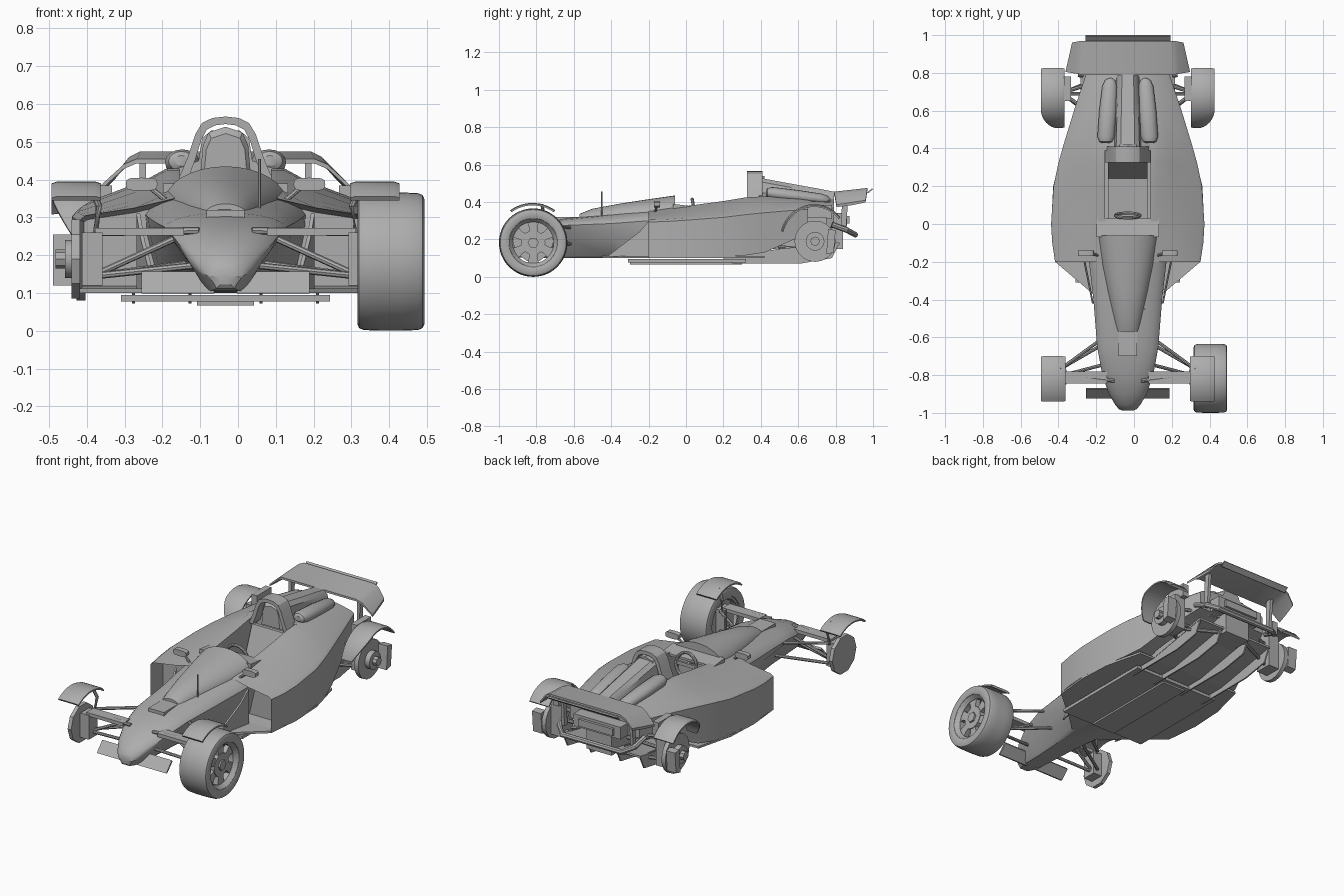
import bpy, bmesh, math
from mathutils import Vector

CX = -0.033  # centre line of the car (only one wheel is fitted, so the body sits off centre)
grey = bpy.data.materials.new("plain grey")
grey.diffuse_color = (0.42, 0.42, 0.42, 1)


def make(name, verts, faces, edit=None):
    me = bpy.data.meshes.new(name)
    me.from_pydata([(x + CX, y, z) for x, y, z in verts], [], faces)
    bm = bmesh.new()
    bm.from_mesh(me)
    bmesh.ops.recalc_face_normals(bm, faces=bm.faces)
    if edit:
        edit(bm)
    bm.to_mesh(me)
    bm.free()
    me.materials.append(grey)
    ob = bpy.data.objects.new(name, me)
    bpy.context.collection.objects.link(ob)
    return ob


def loft(name, rings, caps=True, loop=False, edit=None):
    n, m = len(rings[0]), len(rings)
    verts = [p for r in rings for p in r]
    faces = []
    for i in range(m if loop else m - 1):
        a, b = i * n, (i + 1) % m * n
        faces += [(a + j, a + (j + 1) % n, b + (j + 1) % n, b + j) for j in range(n)]
    if caps and not loop:
        faces += [tuple(range(n)), tuple(range((m - 1) * n, m * n))]
    return make(name, verts, faces, edit)


def prism(name, pts, x0, x1):  # side outline in (y, z), extruded across x
    return loft(name, [[(x, y, z) for y, z in pts] for x in (x0, x1)])


def box(name, x0, x1, y0, y1, z0, z1):
    return prism(name, [(y0, z0), (y1, z0), (y1, z1), (y0, z1)], x0, x1)


def plan(name, pts, z0, z1):  # top outline in (x, y), extruded up z
    return loft(name, [[(x, y, z) for x, y in pts] for z in (z0, z1)])


def tube(name, path, r, n=8):
    path = [Vector(p) for p in path]
    rings = []
    for i, p in enumerate(path):
        d = (path[min(i + 1, len(path) - 1)] - path[max(i - 1, 0)]).normalized()
        u = d.cross(Vector((0.05, 0.02, 1))).normalized()
        v = d.cross(u)
        rings.append([tuple(p + r * (u * math.cos(k * math.tau / n) + v * math.sin(k * math.tau / n)))
                      for k in range(n)])
    return loft(name, rings)


def lathe(name, prof, cy, cz, n=40, a0=0, a1=360):  # (x, radius) outline turned round the x axis
    full = a1 - a0 == 360
    rings = []
    for k in range(n if full else n + 1):
        a = math.radians(a0 + (a1 - a0) * k / n)
        rings.append([(x, cy + r * math.cos(a), cz + r * math.sin(a)) for x, r in prof])
    return loft(name, rings, loop=full)


def disc(name, x0, x1, r, cy, cz, n=24):
    return loft(name, [[(x, cy + r * math.cos(k * math.tau / n), cz + r * math.sin(k * math.tau / n))
                        for k in range(n)] for x in (x0, x1)])


def dome(y, w, z0, zt, n=16):  # arched section with a flat base
    return [(w * math.cos(k * math.pi / n), y, z0 + (zt - z0) * math.sin(k * math.pi / n)) for k in range(n + 1)]


def hull(y, w, zs, zt, wk, zk, wb, zb):  # domed top, wide shoulder, V-shaped flanks, flat keel
    d = zt - zs
    half = [(0.3 * w, zt - 0.05 * d), (0.58 * w, zt - 0.2 * d), (0.8 * w, zt - 0.45 * d), (0.94 * w, zt - 0.75 * d),
            (w, zs), ((w + wk) / 2 + 0.004, (zs + zk) / 2), (wk, zk), (wb, zb + 0.012), (0.8 * wb, zb)]
    return [(0, y, zt)] + [(x, y, z) for x, z in half] + [(-x, y, z) for x, z in half[::-1]]


# nose and front tub
loft("nose_body", [hull(*s) for s in [
    (-0.988, 0.025, 0.148, 0.162, 0.024, 0.14, 0.018, 0.122), (-0.98, 0.045, 0.152, 0.18, 0.042, 0.14, 0.03, 0.112),
    (-0.955, 0.068, 0.168, 0.206, 0.06, 0.145, 0.042, 0.107),
    (-0.9, 0.10, 0.20, 0.245, 0.083, 0.16, 0.055, 0.103), (-0.8, 0.135, 0.245, 0.283, 0.10, 0.185, 0.06, 0.10),
    (-0.65, 0.162, 0.275, 0.312, 0.115, 0.21, 0.07, 0.10), (-0.4, 0.182, 0.285, 0.34, 0.155, 0.2, 0.10, 0.10),
    (-0.2, 0.205, 0.30, 0.365, 0.185, 0.2, 0.16, 0.10), (-0.05, 0.215, 0.31, 0.378, 0.2, 0.2, 0.18, 0.10)]])
# raised cowl ahead of the cockpit
loft("cockpit_cowl", [dome(*s) for s in [
    (-0.57, 0.06, 0.30, 0.336), (-0.5, 0.075, 0.305, 0.364), (-0.35, 0.11, 0.315, 0.392),
    (-0.2, 0.14, 0.325, 0.415), (-0.06, 0.165, 0.335, 0.435)]])
box("nose_hatch", -0.05, 0.05, -0.7, -0.575, 0.28, 0.32)
box("skid_block", -0.075, 0.075, -0.3, 0.3, 0.067, 0.08)
box("floor_plate", -0.276, 0.276, -0.31, 0.32, 0.077, 0.095)
plan("under_tray", [(0.10, -0.45), (0.185, -0.37), (0.385, -0.2), (0.405, 0), (0.395, 0.2), (0.34, 0.42),
                    (-0.34, 0.42), (-0.395, 0.2), (-0.405, 0), (-0.385, -0.2), (-0.185, -0.37), (-0.10, -0.45)],
     0.10, 0.112)


def intake(bm):  # recess the front face of a sidepod
    f = min(bm.faces, key=lambda q: q.calc_center_median().y)
    bmesh.ops.inset_region(bm, faces=[f], thickness=0.012)
    bmesh.ops.translate(bm, verts=f.verts, vec=(0, 0.1, 0))


# (y, inner x, outer x, bottom z, shoulder z, mid x, mid z, inner top z)
POD = [(-0.2, 0.10, 0.385, 0.11, 0.305, 0.24, 0.325, 0.35), (-0.1, 0.115, 0.40, 0.11, 0.308, 0.24, 0.333, 0.365),
       (0.0, 0.12, 0.406, 0.11, 0.315, 0.24, 0.345, 0.378), (0.2, 0.12, 0.393, 0.11, 0.33, 0.23, 0.37, 0.405),
       (0.32, 0.12, 0.368, 0.115, 0.345, 0.22, 0.39, 0.425), (0.42, 0.12, 0.34, 0.13, 0.355, 0.21, 0.40, 0.43),
       (0.6, 0.09, 0.285, 0.21, 0.37, 0.18, 0.405, 0.425), (0.79, 0.04, 0.222, 0.27, 0.38, 0.13, 0.398, 0.405)]

for s in (1, -1):
    side = "right" if s > 0 else "left"
    loft("sidepod_" + side, [[(s * xi, y, zb), (s * xo, y, zb), (s * xo, y, zs - 0.012), (s * (xo - 0.015), y, zs),
                             (s * xm, y, zm), (s * (xi + 0.035), y, zt), (s * xi, y, zt)]
                            for y, xi, xo, zb, zs, xm, zm, zt in POD], edit=intake)
    # slanted plate between the tub and the sidepod intake
    loft("side_deflector_" + side, [[(s * (0.18 + t + (y + 0.42) * 0.2), y, z) for y, z in
                                    [(-0.42, 0.11), (-0.19, 0.11), (-0.19, 0.31), (-0.25, 0.24)]] for t in (0, 0.01)])
    # rounded humps beside the engine cover
    loft("engine_hump_" + side, [[(s * (0.105 - 0.012 * t) + 0.046 * k * math.cos(a * math.tau / 16), 0.6 + t * 0.172,
                                  0.43 - 0.02 * t + 0.034 * k * math.sin(a * math.tau / 16)) for a in range(16)]
                                 for t, k in [(-1, 0.4), (-0.95, 0.75), (-0.8, 1), (0, 1), (0.75, 0.85),
                                              (0.93, 0.6), (1, 0.2)]])
    # mirrors
    loft("mirror_" + side, [[(s * (0.222 + 0.042 * math.copysign(abs(math.cos(a)) ** 0.5, math.cos(a))), y, 0.388
                             + 0.017 * math.copysign(abs(math.sin(a)) ** 0.6, math.sin(a)))
                             for a in [k * math.tau / 16 for k in range(16)]] for y in (-0.17, -0.14)])
    tube("mirror_stem_" + side, [(s * 0.2, -0.155, 0.38), (s * 0.14, -0.17, 0.33)], 0.007)
    # front winglet
    prism("front_winglet_" + side, [(-0.925, 0.10), (-0.915, 0.098), (-0.868, 0.147), (-0.874, 0.157)],
          s * 0.03, s * 0.222)
    # front suspension
    for i, (a, b, r) in enumerate([
            ((0.345, -0.80, 0.26), (0.07, -0.83, 0.265), 0.010), ((0.345, -0.76, 0.26), (0.14, -0.61, 0.265), 0.009),
            ((0.345, -0.80, 0.145), (0.06, -0.84, 0.175), 0.009), ((0.345, -0.76, 0.145), (0.085, -0.61, 0.18), 0.009),
            ((0.34, -0.80, 0.15), (0.11, -0.74, 0.255), 0.009)]):
        tube(f"front_arm_{i}_{side}", [(s * a[0],) + a[1:], (s * b[0],) + b[1:]], r)
    box("front_arm_fairing_" + side, s * 0.11, s * 0.345, -0.845, -0.78, 0.252, 0.272)
    box("front_upright_" + side, s * 0.325, s * 0.38, -0.85, -0.77, 0.12, 0.26)
    disc("front_brake_" + side, s * 0.385, s * 0.407, 0.11, -0.817, 0.19, 10)
    # front fender
    lathe("front_fender_" + side, [(s * x, r) for x, r in [(0.33, 0.192), (0.33, 0.2), (0.345, 0.205), (0.445, 0.205),
          (0.46, 0.2), (0.46, 0.192)]], -0.82, 0.19, 12, 54, 126)
    tube("front_fender_stay_" + side, [(s * 0.345, -0.77, 0.25), (s * 0.335, -0.76, 0.33), (s * 0.36, -0.77, 0.385)], 0.009)
    # rear fender, its front end narrowing
    rings = []
    for k in range(15):
        a = math.radians(40 + 124 * k / 14)
        xo = 0.46 - 0.06 * max(0, (k - 9) / 5) ** 1.5
        rings.append([(s * x, 0.685 + r * math.cos(a) * 0.93, 0.19 + r * math.sin(a)) for x, r in
                      [(0.335, 0.185), (0.335, 0.193), (0.35, 0.199), (xo - 0.02, 0.199), (xo, 0.192), (xo, 0.184)]])
    loft("rear_fender_" + side, rings)
    box("rear_fender_bracket_" + side, s * 0.30, s * 0.337, 0.65, 0.78, 0.31, 0.385)
    # rear hub and suspension
    disc("rear_brake_" + side, s * 0.37, s * 0.395, 0.11, 0.69, 0.19, 20)
    disc("rear_hub_" + side, s * 0.395, s * 0.425, 0.05, 0.69, 0.19, 20)
    disc("rear_axle_nut_" + side, s * 0.425, s * 0.45, 0.025, 0.69, 0.19, 8)
    prism("rear_caliper_" + side, [(0.75, 0.12), (0.79, 0.13), (0.80, 0.25), (0.76, 0.255)], s * 0.40, s * 0.457)
    box("rear_upright_" + side, s * 0.30, s * 0.37, 0.65, 0.75, 0.12, 0.32)
    for i, (a, b) in enumerate([((0.33, 0.70, 0.27), (0.08, 0.78, 0.27)), ((0.33, 0.68, 0.27), (0.1, 0.52, 0.26)),
                                ((0.33, 0.70, 0.14), (0.08, 0.80, 0.16)), ((0.33, 0.68, 0.14), (0.1, 0.5, 0.16)),
                                ((0.37, 0.69, 0.19), (0.05, 0.69, 0.2))]):
        tube(f"rear_arm_{i}_{side}", [(s * a[0],) + a[1:], (s * b[0],) + b[1:]], 0.01)
    # diffuser fins and wing pylon
    for i, x in enumerate((0.09, 0.24)):
        prism(f"diffuser_fin_{i}_{side}", [(0.2, 0.10), (0.25, 0.072), (0.62, 0.072), (0.78, 0.10), (0.82, 0.18), (0.5, 0.15)],
              s * x, s * (x + 0.008))
    prism("wing_pylon_" + side, [(0.83, 0.25), (0.855, 0.25), (0.87, 0.455), (0.835, 0.455)], s * 0.21, s * 0.228)

# cockpit interior
box("cockpit_floor", -0.125, 0.125, -0.05, 0.42, 0.112, 0.125)
prism("seat", [(-0.04, 0.125), (0.3, 0.125), (0.345, 0.40), (0.325, 0.40), (0.24, 0.18), (-0.04, 0.16)], -0.105, 0.105)
prism("dashboard", [(-0.07, 0.33), (-0.04, 0.33), (0.03, 0.365), (0.03, 0.378), (-0.07, 0.39)], -0.165, 0.165)
ring = [(0.065 * math.cos(k * math.tau / 20), 0.045 - 0.012 * math.sin(k * math.tau / 20),
         0.35 + 0.065 * math.sin(k * math.tau / 20)) for k in range(21)]
tube("steering_wheel", ring, 0.009)
box("steering_spoke", -0.06, 0.06, 0.037, 0.049, 0.34, 0.36)
tube("steering_column", [(0, 0.04, 0.35), (0, -0.07, 0.34)], 0.012)

# roll hoop: flat band arched over the headrest
hoop = [(0.125, 0.40), (0.10, 0.46), (0.08, 0.52), (0.062, 0.55), (0.035, 0.563), (0, 0.567)]
hoop += [(-x, z) for x, z in hoop[-2::-1]]
loft("roll_hoop", [[(x, 0.325, z), (x, 0.41, z), (x * 0.8, 0.41, 0.40 + (z - 0.40) * 0.88),
                    (x * 0.8, 0.325, 0.40 + (z - 0.40) * 0.88)] for x, z in hoop])
rest = [(0.068, 0.40), (0.06, 0.49), (0.045, 0.525), (0, 0.54), (-0.045, 0.525), (-0.06, 0.49), (-0.068, 0.40)]
loft("headrest", [[(x * k, y, 0.42 + (z - 0.42) * k) for x, z in rest] for y, k in [(0.345, 0.85), (0.36, 1), (0.42, 1)]])

# engine cover behind the hoop
loft("engine_cover", [[(-b, y, 0.30), (-b, y, zb), (-t * 1.15, y, zb + 0.02), (-t, y, zt - 0.02), (-t * 0.6, y, zt),
                       (t * 0.6, y, zt), (t, y, zt - 0.02), (t * 1.15, y, zb + 0.02), (b, y, zb), (b, y, 0.30)]
                      for y, b, t, zb, zt in [(0.39, 0.125, 0.062, 0.43, 0.53), (0.55, 0.11, 0.058, 0.42, 0.50),
                                              (0.7, 0.09, 0.054, 0.40, 0.473), (0.79, 0.08, 0.05, 0.39, 0.455)]])
# tail: gearbox, diffuser, crash box and tail pipe
box("gearbox", -0.08, 0.08, 0.42, 0.84, 0.15, 0.30)
box("tail_box", -0.15, 0.15, 0.77, 0.86, 0.27, 0.34)
box("tail_panel", -0.11, 0.11, 0.86, 0.875, 0.285, 0.325)
prism("diffuser", [(0.3, 0.10), (0.42, 0.10), (0.82, 0.173), (0.82, 0.185), (0.42, 0.112), (0.3, 0.11)], -0.25, 0.25)
tube("tail_bumper", [(-0.25, 0.78, 0.28), (-0.24, 0.86, 0.25), (-0.19, 0.905, 0.225), (0.19, 0.905, 0.225),
                     (0.24, 0.86, 0.25), (0.25, 0.78, 0.28)], 0.015)

# rear wing with drooping ends, and its flap
tips = [(0.33, 0.805, 0.385, 0.295, 0.96, 0.41), (0.27, 0.795, 0.44, 0.255, 0.968, 0.46),
        (0.235, 0.79, 0.455, 0.225, 0.97, 0.475)]
span = tips + [(-a, b, c, -d, e, f) for a, b, c, d, e, f in tips[::-1]]
loft("rear_wing", [[(a, b, c), (d, e, f), (d, e, f - 0.012), ((a + d) / 2, 0.88, (c + f) / 2 - 0.016), (a, b, c - 0.012)]
                   for a, b, c, d, e, f in span])
prism("wing_flap", [(0.968, 0.45), (0.974, 0.447), (1.0, 0.468), (0.995, 0.474)], -0.225, 0.225)
tube("antenna", [(0.09, -0.45, 0.30), (0.09, -0.45, 0.455)], 0.004, 6)

# the single fitted wheel, front right
WX, WY, WZ = 0.4375, -0.817, 0.183
half = [(0.07, 0.122), (0.084, 0.13), (0.0885, 0.142), (0.0885, 0.166), (0.084, 0.176), (0.072, 0.181), (0.03, 0.183)]
lathe("tyre", [(WX + x, r) for x, r in half] + [(WX - x, r) for x, r in half[::-1]], WY, WZ, 48)
lathe("rim", [(WX + x, r) for x, r in [(0.082, 0.128), (0.082, 0.135), (-0.08, 0.135), (-0.08, 0.115), (0.06, 0.11)]],
      WY, WZ, 48)
disc("wheel_hub", WX - 0.03, WX + 0.062, 0.065, WY, WZ)
disc("wheel_nut", WX + 0.06, WX + 0.072, 0.03, WY, WZ, 6)
for i in range(6):
    a = math.radians(60 * i + 30)
    c, s = math.cos(a), math.sin(a)
    loft(f"wheel_spoke_{i}", [[(WX + x, WY + r * c - t * s, WZ + r * s + t * c)
                               for x, t in [(0.03, -w), (0.058, -w), (0.058, w), (0.03, w)]]
                              for r, w in [(0.05, 0.022), (0.08, 0.022), (0.118, 0.034)]])

bpy.ops.object.select_all(action='SELECT')
bpy.context.view_layer.objects.active = bpy.data.objects["nose_body"]
bpy.ops.object.shade_smooth_by_angle(angle=math.radians(32))
